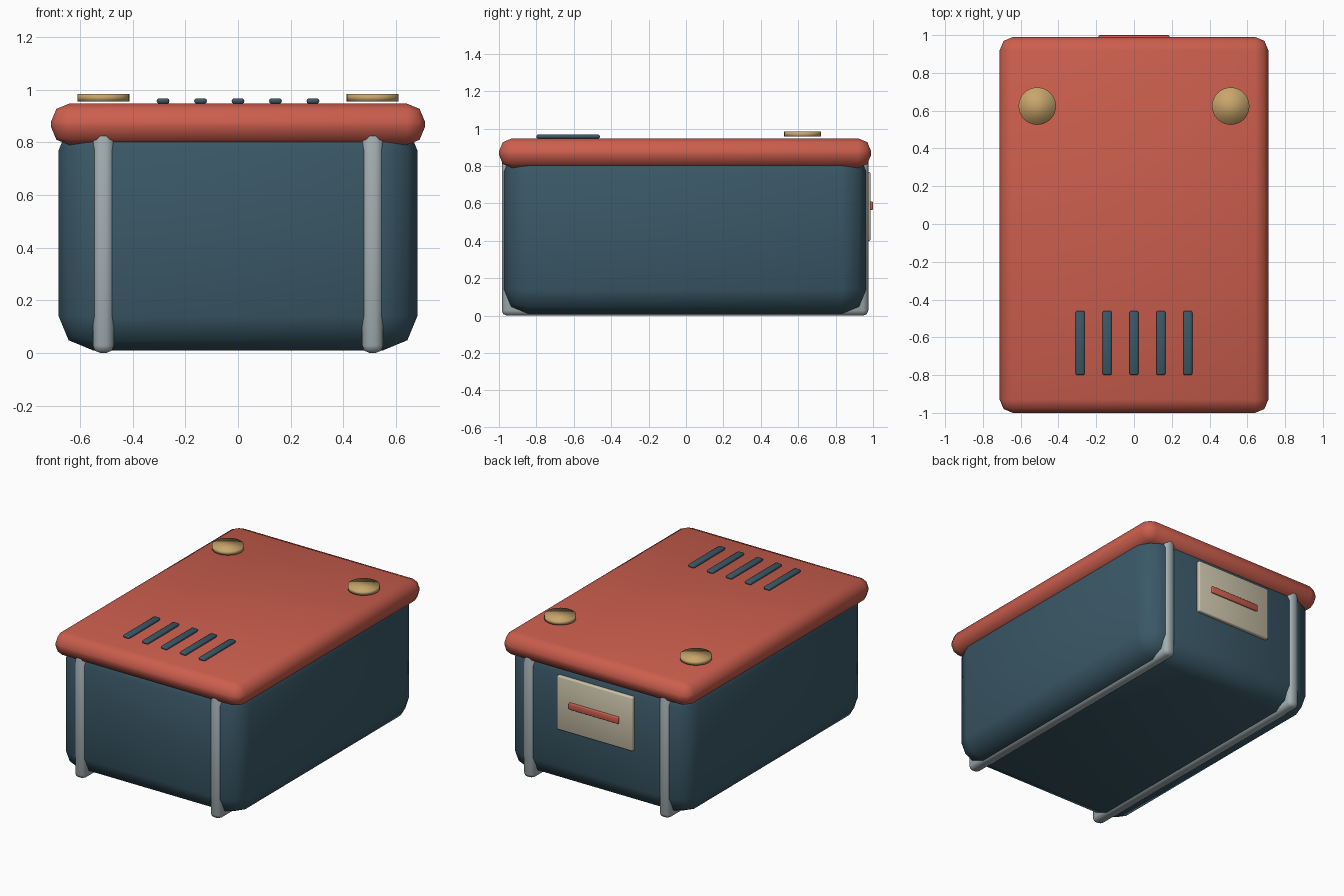
import bpy, bmesh
from mathutils import Vector

if "Cube" in bpy.data.objects:
    bpy.data.objects.remove(bpy.data.objects["Cube"])


def material(name, rgb):
    m = bpy.data.materials.new(name)
    m.diffuse_color = (*rgb, 1)
    m.use_nodes = True
    m.node_tree.nodes["Principled BSDF"].inputs["Base Color"].default_value = m.diffuse_color
    return m


RED = material("brick red", (0.60, 0.112, 0.075))
BLUE = material("slate blue", (0.042, 0.098, 0.135))
GREY = material("pale grey", (0.37, 0.43, 0.45))
GOLD = material("brass", (0.58, 0.38, 0.15))
CREAM = material("cream", (0.61, 0.55, 0.41))


def finish(name, bm, mat):
    for f in bm.faces:
        f.smooth = True
    me = bpy.data.meshes.new(name)
    bm.to_mesh(me)
    bm.free()
    me.materials.append(mat)
    ob = bpy.data.objects.new(name, me)
    bpy.context.collection.objects.link(ob)
    return ob


def rounded_box(name, lo, hi, radius, mat, segments=2):
    """Box between two corners with all edges rounded."""
    lo, hi = Vector(lo), Vector(hi)
    bm = bmesh.new()
    bmesh.ops.create_cube(bm, size=1)
    bmesh.ops.scale(bm, vec=hi - lo, verts=bm.verts)
    bmesh.ops.translate(bm, vec=(lo + hi) / 2, verts=bm.verts)
    bmesh.ops.bevel(bm, geom=bm.edges[:], offset=radius, offset_type='OFFSET',
                    segments=segments, profile=0.5, affect='EDGES')
    return finish(name, bm, mat)


def disc(name, centre, radius, height, mat):
    bm = bmesh.new()
    bmesh.ops.create_cone(bm, cap_ends=True, segments=32, radius1=radius,
                          radius2=radius, depth=height)
    bmesh.ops.translate(bm, vec=centre, verts=bm.verts)
    return finish(name, bm, mat)


# Case body and overhanging lid
rounded_box("case_body", (-0.682, -0.973, 0.01), (0.682, 0.963, 0.90), 0.13, BLUE)
rounded_box("lid", (-0.711, -1.0, 0.79), (0.711, 0.99, 0.948), 0.07, RED)

# Straps around front, bottom and back; brass knobs on the lid
for side, x in (("left", -0.512), ("right", 0.512)):
    rounded_box(side + "_strap", (x - 0.04, -0.985, 0.0), (x + 0.04, 0.975, 0.87),
                0.028, GREY)
    disc(side + "_knob", (x, 0.624, 0.970), 0.099, 0.027, GOLD)

# Row of vent bars near the front of the lid
for i in range(5):
    x = (i - 2) * 0.1425
    rounded_box(f"vent_bar_{i + 1}", (x - 0.024, -0.80, 0.947),
                (x + 0.024, -0.46, 0.968), 0.009, BLUE)

# Back plate with a raised bar
rounded_box("back_plate", (-0.286, 0.955, 0.40), (0.286, 0.987, 0.767), 0.008, CREAM)
rounded_box("back_plate_bar", (-0.187, 0.975, 0.565), (0.187, 1.0, 0.61), 0.005, RED)
